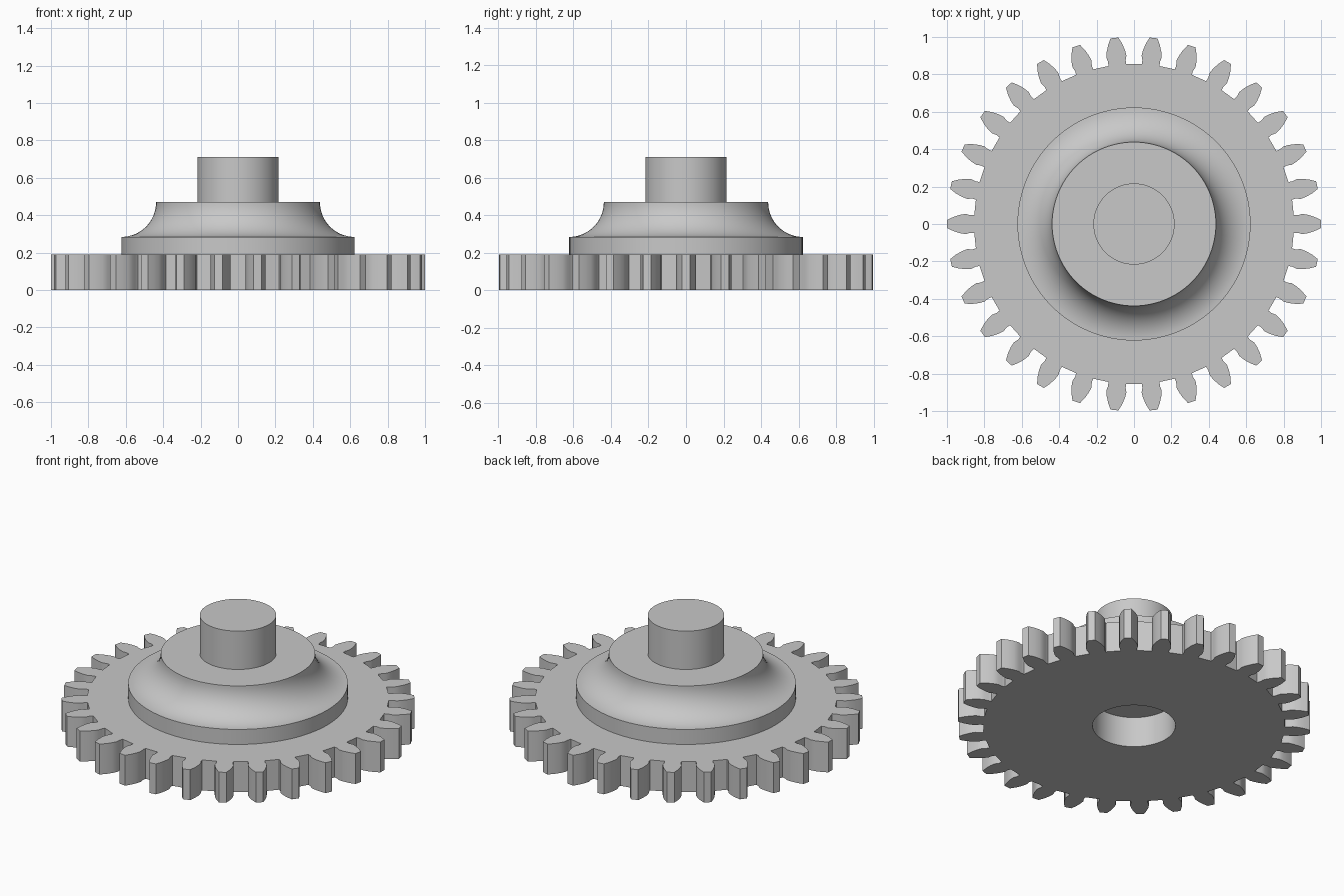
import bpy, bmesh, math

cube = bpy.data.objects.get("Cube")
if cube:
    bpy.data.objects.remove(cube, do_unlink=True)

grey = bpy.data.materials.new("plain_grey")
grey.use_nodes = True
colour = (0.58, 0.58, 0.58, 1)
grey.diffuse_color = colour
grey.node_tree.nodes["Principled BSDF"].inputs["Base Color"].default_value = colour

TEETH = 30
PLATE_TOP = 0.19
BORE = 0.235


def finish(name, bm):
    """Turn a bmesh into a shaded, coloured object."""
    bmesh.ops.remove_doubles(bm, verts=bm.verts, dist=1e-5)
    bmesh.ops.recalc_face_normals(bm, faces=bm.faces)
    mesh = bpy.data.meshes.new(name)
    bm.to_mesh(mesh)
    bm.free()
    mesh.materials.append(grey)
    obj = bpy.data.objects.new(name, mesh)
    bpy.context.collection.objects.link(obj)
    bpy.ops.object.select_all(action="DESELECT")
    obj.select_set(True)
    bpy.context.view_layer.objects.active = obj
    bpy.ops.object.shade_smooth_by_angle(angle=math.radians(30))
    return obj


def gear_plate():
    # Half of one tooth: distance from the axis, half width
    flank = [(0.854, 0.048), (0.875, 0.047), (0.9, 0.054), (0.93, 0.049),
             (0.965, 0.038), (1.0, 0.021)]
    tooth = [(r, -w) for r, w in flank] + [(r, w) for r, w in reversed(flank)]
    count = len(tooth)
    outer, inner = [], []
    for i in range(TEETH):
        a = math.tau * i / TEETH
        for j, (x, y) in enumerate(tooth):
            outer.append((x * math.cos(a) - y * math.sin(a),
                          x * math.sin(a) + y * math.cos(a)))
            b = a + math.tau / TEETH * ((j + 0.5) / count - 0.5)
            inner.append((BORE * math.cos(b), BORE * math.sin(b)))

    bm = bmesh.new()
    rings = [[bm.verts.new((x, y, z)) for x, y in ring]
             for ring, z in ((outer, 0), (outer, PLATE_TOP),
                             (inner, PLATE_TOP), (inner, 0))]
    total = len(outer)
    # Tooth walls and bore wall
    for low, high in ((rings[0], rings[1]), (rings[2], rings[3])):
        for k in range(total):
            n = (k + 1) % total
            bm.faces.new((low[k], low[n], high[n], high[k]))
    # Flat top and bottom: tooth faces, then a web from tooth roots to bore
    for rim, hole in ((rings[1], rings[2]), (rings[0], rings[3])):
        for i in range(TEETH):
            s = i * count
            e, n = s + count - 1, (s + count) % total
            for j in range(count // 2 - 1):
                bm.faces.new((rim[s + j], rim[s + j + 1],
                              rim[e - j - 1], rim[e - j]))
            bm.faces.new([rim[s], rim[e]] + [hole[k] for k in range(e, s - 1, -1)])
            bm.faces.new((rim[e], rim[n], hole[n], hole[e]))
    return finish("gear_plate", bm)


def lathe(name, profile, steps=96):
    bm = bmesh.new()
    verts = [bm.verts.new((r, 0, z)) for r, z in profile]
    edges = [bm.edges.new(pair) for pair in zip(verts, verts[1:])]
    bmesh.ops.spin(bm, geom=verts + edges, cent=(0, 0, 0), axis=(0, 0, 1),
                   angle=math.tau, steps=steps, use_duplicate=False)
    return finish(name, bm)


gear_plate()

# Flanged hub with a concave shoulder, then the shaft
flange_r, flange_z, neck_r, neck_z = 0.623, 0.284, 0.438, 0.47
cove = []
for i in range(17):
    t = math.pi / 2 * i / 16
    cove.append((flange_r - (flange_r - neck_r) * math.sin(t),
                 neck_z - (neck_z - flange_z) * math.cos(t)))
lathe("flanged_hub", [(0, PLATE_TOP), (flange_r, PLATE_TOP)] + cove + [(0, neck_z)])
lathe("shaft", [(0.217, neck_z), (0.217, 0.71), (0, 0.71)])
